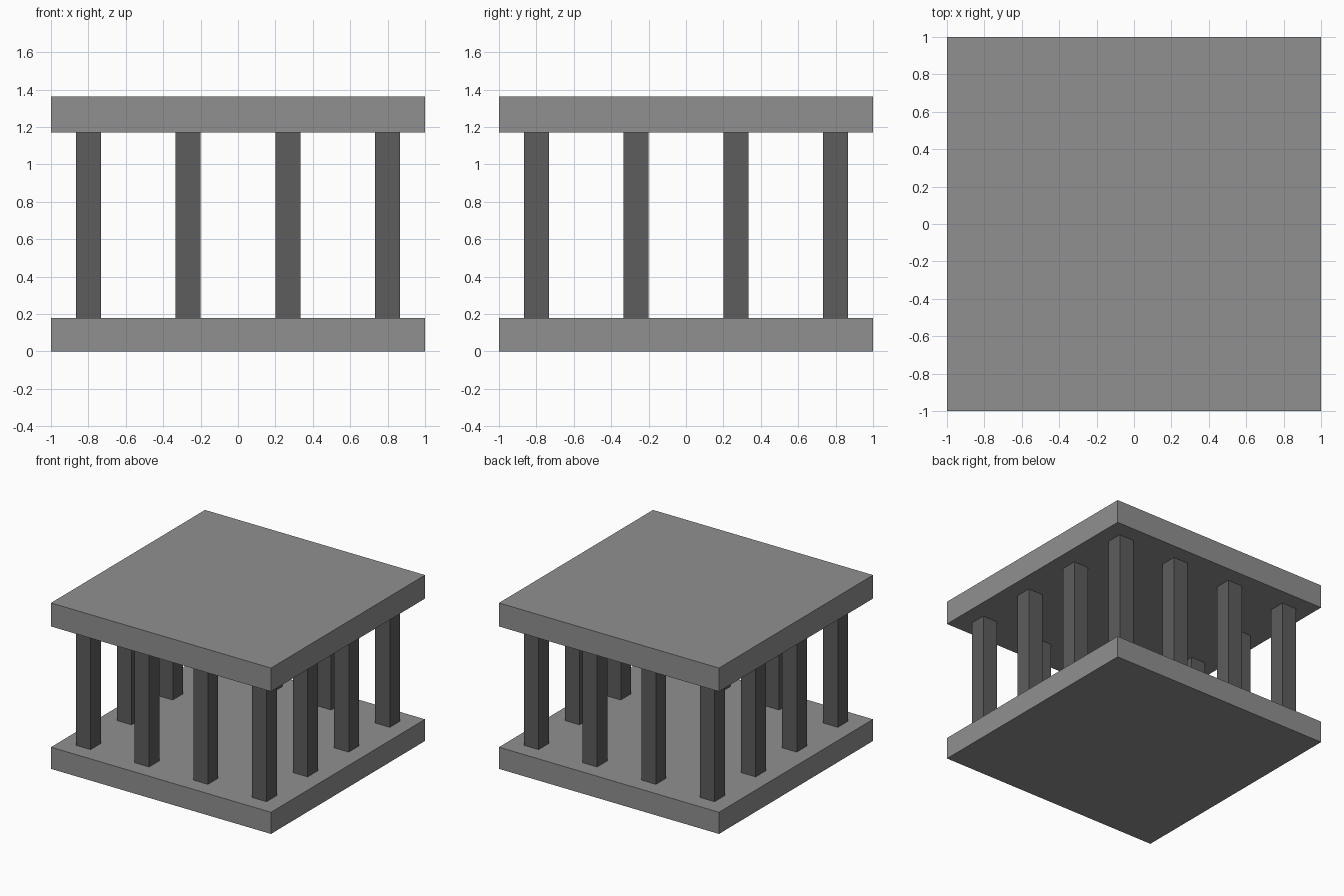
import bpy

if "Cube" in bpy.data.objects:
    bpy.data.objects.remove(bpy.data.objects["Cube"])


def grey(name, v):
    mat = bpy.data.materials.new(name)
    mat.diffuse_color = (v, v, v, 1)
    mat.use_nodes = True
    mat.node_tree.nodes["Principled BSDF"].inputs["Base Color"].default_value = mat.diffuse_color
    return mat


mid_grey = grey("mid_grey", 0.28)
dark_grey = grey("dark_grey", 0.11)


def box(name, x, y, z0, z1, width, mat):
    bpy.ops.mesh.primitive_cube_add(size=1, location=(x, y, (z0 + z1) / 2))
    ob = bpy.context.object
    ob.name = name
    ob.scale = (width, width, z1 - z0)
    bpy.ops.object.transform_apply(location=False, rotation=False, scale=True)
    ob.data.materials.append(mat)


# Square floor and roof slabs
BASE_TOP, ROOF_BOTTOM, ROOF_TOP = 0.178, 1.17, 1.363
box("floor_slab", 0, 0, 0, BASE_TOP, 2, mid_grey)
box("roof_slab", 0, 0, ROOF_BOTTOM, ROOF_TOP, 2, mid_grey)

# Twelve square pillars around the edge, open in the middle
steps = [-0.8, -0.267, 0.267, 0.8]
for i, x in enumerate(steps):
    for j, y in enumerate(steps):
        if i in (0, 3) or j in (0, 3):
            box(f"pillar_{i}_{j}", x, y, BASE_TOP, ROOF_BOTTOM, 0.133, dark_grey)
